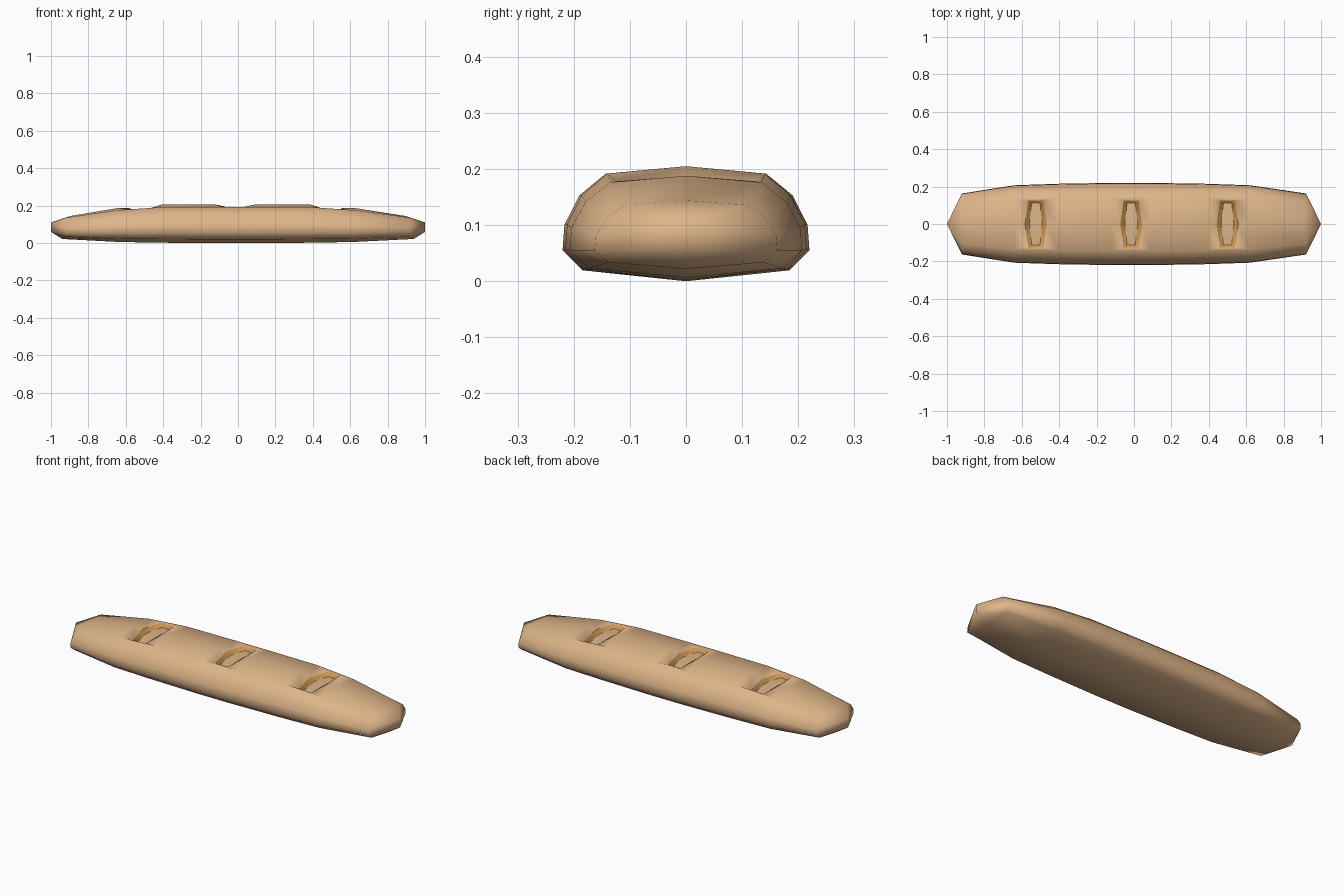
import bpy, bmesh

if "Cube" in bpy.data.objects:
    bpy.data.objects.remove(bpy.data.objects["Cube"])

def material(name, rgb):
    m = bpy.data.materials.new(name)
    m.diffuse_color = (*rgb, 1)
    m.use_nodes = True
    m.node_tree.nodes["Principled BSDF"].inputs["Base Color"].default_value = m.diffuse_color
    return m

# Half cross-section from bottom centre to top centre: (width fraction, height fraction)
SECTION = [(0, 0), (.84, .095), (1, .27), (.985, .49), (.865, .745), (.65, .935), (1 - 1, 1)]
# Stations along the loaf: x, half width, bottom z, top z
STATIONS = [(-.92, .163, .022, .144), (-.64, .207, .006, .188), (-.41, .215, .002, .205),
            (-.115, .22, 0, .205), (.085, .22, 0, .205), (.39, .215, .002, .205),
            (.62, .207, .006, .188), (.92, .163, .022, .144)]
SLASHED = {1: -.525, 3: -.015, 5: .5}   # first station of each slash -> slash centre x

bm = bmesh.new()

# Loaf rings: index 0 is bottom centre, 6 is top centre, 7..11 return down the other side
rings = []
for i, (x, w, zb, zt) in enumerate(STATIONS):
    half = [(f * w, zb + h * (zt - zb), h) for f, h in SECTION]
    pts = half + [(-y, z, h) for y, z, h in half[5:0:-1]]
    end = -1 if i == 0 else 1 if i == len(STATIONS) - 1 else 0
    rings.append([bm.verts.new((x + end * .02 * (1 - 2 * h) * (abs(y) < .01), y, z))
                  for y, z, h in pts])

def bridge(a, b, mat=0):
    for k in range(len(a)):
        n = (k + 1) % len(a)
        bm.faces.new((a[k], a[n], b[n], b[k])).material_index = mat

# Skin between rings, leaving the top strips open at the slashes
for i in range(len(rings) - 1):
    a, b = rings[i], rings[i + 1]
    for k in range(12):
        if i in SLASHED and k in (5, 6):
            continue
        n = (k + 1) % 12
        bm.faces.new((a[k], a[n], b[n], b[k]))

# Slashes: dipped rim, sloped cut walls and floor
for i, cx in SLASHED.items():
    a, b = rings[i], rings[i + 1]
    outer = [a[5], a[6], a[7], b[7], b[6], b[5]]
    zc = (a[6].co.z + b[6].co.z) / 2 - .009
    ze = (a[5].co.z + b[5].co.z) / 2 - .006

    def loop(xm, xe, ye, drop):
        return [bm.verts.new(p) for p in (
            (cx - xe, ye, ze - drop), (cx - xm, 0, zc - drop), (cx - xe, -ye, ze - drop),
            (cx + xe, -ye, ze - drop), (cx + xm, 0, zc - drop), (cx + xe, ye, ze - drop))]
    mouth = loop(.058, .04, .125, 0)
    floor = loop(.034, .022, .112, .016)
    bridge(outer, mouth)
    bridge(mouth, floor, 1)
    bm.faces.new((floor[0], floor[1], floor[4], floor[5]))
    bm.faces.new((floor[1], floor[2], floor[3], floor[4]))

# Pointed ends closing onto a short upright edge
for ring, x in ((rings[0], -1), (rings[-1], 1)):
    low, high = bm.verts.new((x, 0, .06)), bm.verts.new((x, 0, .11))
    for side in (ring[:7], [ring[0]] + ring[:5:-1]):
        for k in range(6):
            tip = [low] if k < 2 else [high, low] if k == 2 else [high]
            bm.faces.new([side[k], side[k + 1]] + tip)

bmesh.ops.recalc_face_normals(bm, faces=bm.faces)
for f in bm.faces:
    f.smooth = True
# Crisp edges where the crust meets the cut
for e in bm.edges:
    if len({f.material_index for f in e.link_faces}) > 1:
        e.smooth = False

mesh = bpy.data.meshes.new("bread_loaf")
bm.to_mesh(mesh)
bm.free()
mesh.materials.append(material("crust", (.73, .46, .25)))
mesh.materials.append(material("slash", (.60, .30, .08)))
bpy.context.collection.objects.link(bpy.data.objects.new("bread_loaf", mesh))
